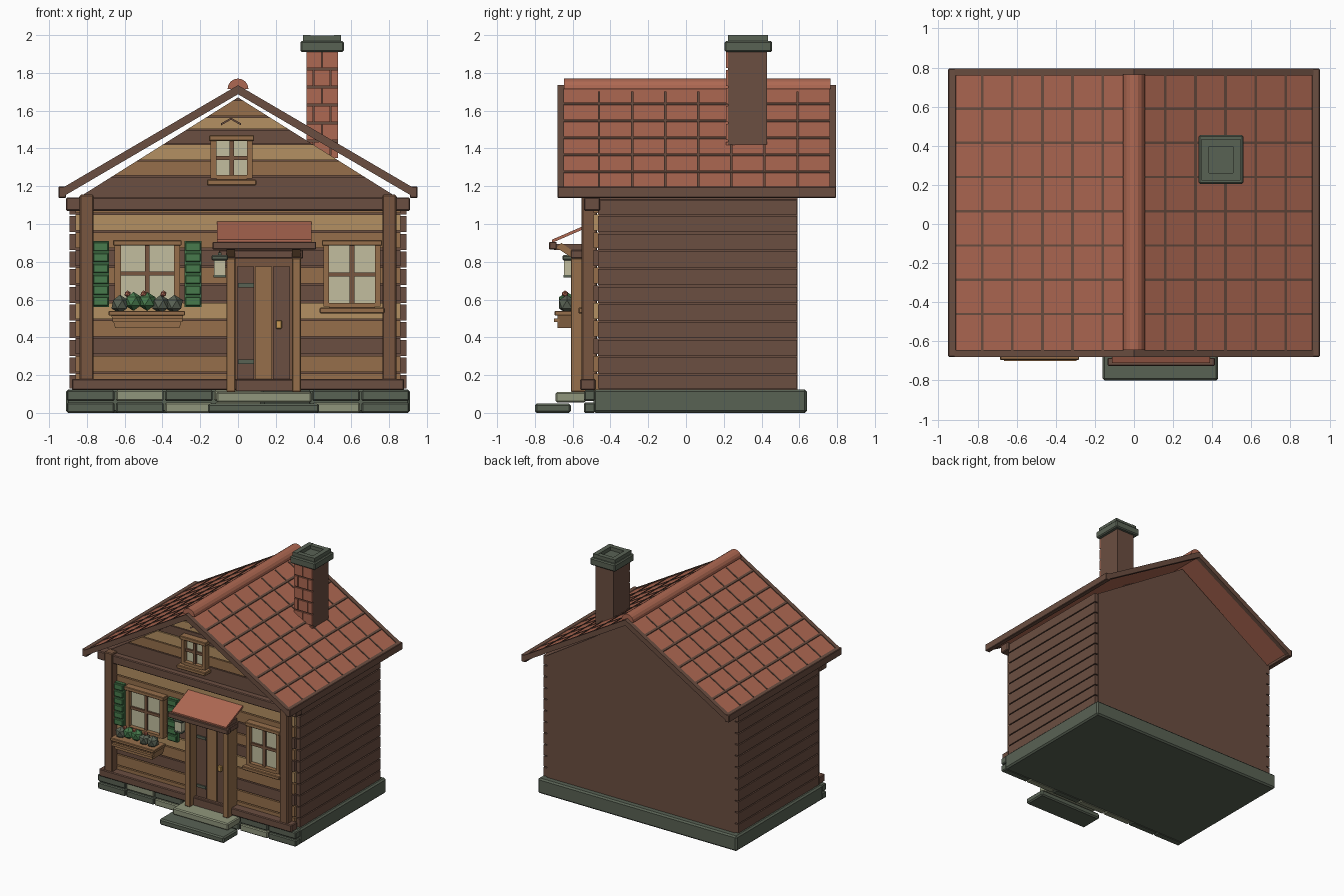
import bpy
import bmesh
import math
from mathutils import Vector

if "Cube" in bpy.data.objects:
    bpy.data.objects.remove(bpy.data.objects["Cube"], do_unlink=True)


def material(name, hex_colour):
    rgb = [int(hex_colour[i:i + 2], 16) / 255 for i in (0, 2, 4)]
    lin = [c / 12.92 if c < 0.04 else ((c + 0.055) / 1.055) ** 2.4 for c in rgb]
    m = bpy.data.materials.new(name)
    m.use_nodes = True
    m.diffuse_color = (*lin, 1)
    m.node_tree.nodes["Principled BSDF"].inputs["Base Color"].default_value = (*lin, 1)
    return m


DARK = material("dark wood", "6B4E41")
POST = material("post wood", "785640")
MID = material("mid wood", "966F4B")
LIGHT = material("light wood", "B39062")
TILE = material("terracotta", "AE6852")
STONE = material("dark stone", "596254")
PALE = material("pale stone", "90967C")
LEAF = material("leaf green", "477A4C")
GLASS = material("warm glass", "C2BE9F")
BRASS = material("brass", "C99A55")


def finish(name, bm, mat, bevel=0):
    bmesh.ops.recalc_face_normals(bm, faces=bm.faces)
    me = bpy.data.meshes.new(name)
    bm.to_mesh(me)
    bm.free()
    me.materials.append(mat)
    ob = bpy.data.objects.new(name, me)
    bpy.context.scene.collection.objects.link(ob)
    if bevel:
        mod = ob.modifiers.new("bevel", "BEVEL")
        mod.width, mod.segments = bevel, 1
    return ob


def prism(name, pts, a, b, mat, axis="y", bevel=0):
    """Extrude an (x, z) profile along y, or a (y, z) profile along x."""
    bm = bmesh.new()
    put = (lambda p, t: (p[0], t, p[1])) if axis == "y" else (lambda p, t: (t, p[0], p[1]))
    face = bm.faces.new([bm.verts.new(put(p, a)) for p in pts])
    ext = bmesh.ops.extrude_face_region(bm, geom=[face])
    move = Vector(put((0, 0), b - a))
    bmesh.ops.translate(bm, vec=move, verts=[v for v in ext["geom"] if isinstance(v, bmesh.types.BMVert)])
    return finish(name, bm, mat, bevel)


def box(name, x0, x1, y0, y1, z0, z1, mat, bevel=0):
    return prism(name, [(x0, z0), (x1, z0), (x1, z1), (x0, z1)], y0, y1, mat, "y", bevel)


# Foundation with two courses of facing stones
box("foundation", -0.91, 0.91, -0.49, 0.64, 0, 0.125, STONE, 0.012)
courses = [("lower", 0, 0.055, "DDLLDLD"), ("upper", 0.063, 0.12, "DLDLDDD")]
for label, z0, z1, tones in courses:
    for i, tone in enumerate(tones):
        x = -0.91 + 0.26 * i
        box(label + "_stone", x + 0.004, x + 0.256, -0.54, -0.48, z0, z1,
            PALE if tone == "L" else STONE, 0.007)
box("lower_step", -0.16, 0.43, -0.8, -0.61, 0, 0.05, STONE, 0.01)
box("upper_step", -0.115, 0.39, -0.69, -0.53, 0.055, 0.11, PALE, 0.008)

# Wall core and gable core
box("wall_core", -0.86, 0.86, -0.46, 0.59, 0.12, 1.13, DARK)
prism("gable_core", [(-0.86, 1.13), (0.86, 1.13), (0, 1.67)], -0.46, 0.59, DARK)

# Side planks
for s in (-1, 1):
    for i in range(11):
        z0 = max(0.13, 0.115 + 0.0935 * i)
        z1 = min(1.125, 0.2 + 0.0935 * i)
        xa, xb = sorted((s * 0.85, s * 0.892))
        box("side_plank", xa, xb, -0.465, 0.588, z0, z1, DARK)

# Front planks
for i, tone in enumerate([MID, MID, DARK, MID, LIGHT, DARK, MID, DARK, MID, LIGHT, MID]):
    z = 0.12 + 0.0935 * i
    box("front_plank", -0.86, 0.86, -0.49, -0.455, z + 0.004, min(z + 0.088, 1.1), tone)


# Gable planks, cut to the slope
def gable_x(z):
    return max(0.0, (1.67 - z) / 0.54 * 0.86)


gable_rows = [(1.14, 1.25, DARK), (1.257, 1.333, MID), (1.34, 1.42, LIGHT),
              (1.427, 1.497, DARK), (1.503, 1.565, LIGHT), (1.572, 1.655, MID)]
for z0, z1, tone in gable_rows:
    a, b = gable_x(z0), gable_x(z1)
    prism("gable_plank", [(-a, z0), (a, z0), (b, z1), (-b, z1)], -0.49, -0.455, tone)
for s in (-1, 1):
    prism("gable_mark", [(-0.037, 1.563), (-0.037, 1.552), (-0.037 + s * 0.053, 1.522),
                         (-0.037 + s * 0.053, 1.533)], -0.498, -0.488, DARK)

# Frame timbers
box("sill_beam", -0.88, 0.88, -0.56, -0.48, 0.12, 0.18, DARK, 0.006)
box("top_beam", -0.91, 0.91, -0.54, -0.455, 1.07, 1.14, DARK, 0.006)
for s in (-1, 1):
    xa, xb = sorted((s * 0.765, s * 0.838))
    box("corner_post", xa, xb, -0.552, -0.47, 0.12, 1.155, POST, 0.006)


# Roof
def slope(name, s, xa, xb, low, high, y0, y1, mat):
    z = lambda x: 1.735 - 0.585 * x
    prism(name, [(s * xa, z(xa) + low), (s * xb, z(xb) + low),
                 (s * xb, z(xb) + high), (s * xa, z(xa) + high)], y0, y1, mat)


for s in (-1, 1):
    slope("roof_slope", s, 0, 0.92, -0.042, -0.008, -0.65, 0.765, TILE)
    for y0, y1 in ((-0.68, -0.645), (0.76, 0.795)):
        slope("barge_board", s, 0, 0.93, -0.048, 0, y0, y1, DARK)
    xa, xb = sorted((s * 0.91, s * 0.95))
    box("eave_board", xa, xb, -0.68, 0.795, 1.138, 1.198, DARK, 0.004)
    for i in range(5):
        x = 0.16 + 0.154 * i
        slope("course_line", s, x - 0.007, x + 0.007, -0.01, -0.002, -0.645, 0.76, DARK)
    for i in range(7):
        y = -0.46 + 0.175 * i
        slope("tile_line", s, 0.05, 0.91, -0.01, -0.003, y - 0.006, y + 0.006, DARK)
arc = [(0.055 * math.cos(math.pi * i / 8), 1.715 + 0.055 * math.sin(math.pi * i / 8)) for i in range(9)]
prism("ridge_cap", arc, -0.645, 0.765, TILE)

# Chimney: core, front bricks, cap and flue rim
box("chimney_core", 0.362, 0.53, 0.228, 0.428, 1.42, 1.92, DARK)
box("chimney_front", 0.362, 0.53, 0.222, 0.26, 1.36, 1.92, DARK)
for row in range(6):
    z = 1.345 + 0.095 * row
    cuts = [0.36, 0.445, 0.532] if row % 2 else [0.36, 0.4, 0.49, 0.532]
    for a, b in zip(cuts, cuts[1:]):
        box("brick", a + 0.003, b - 0.003, 0.212, 0.232, z + 0.005, z + 0.09, TILE)
box("chimney_cap", 0.33, 0.56, 0.205, 0.455, 1.91, 1.97, STONE, 0.008)
for a in (0.345, 0.507):
    box("flue_rim_side", a, a + 0.038, 0.222, 0.435, 1.968, 2, STONE)
for b in (0.222, 0.397):
    box("flue_rim_end", 0.375, 0.515, b, b + 0.038, 1.968, 1.998, STONE)


# Windows
def window(x0, x1, z0, z1, t, sill):
    box("window_glass", x0, x1, -0.505, -0.48, z0, z1, GLASS)
    for a, b in ((x0 - t, x0), (x1, x1 + t)):
        box("window_jamb", a, b, -0.54, -0.48, z0 - 0.02, z1 + 0.01, MID)
    box("window_head", x0 - t - 0.008, x1 + t + 0.008, -0.548, -0.48, z1, z1 + 0.03, MID, 0.004)
    box("window_foot", x0, x1, -0.54, -0.48, z0 - 0.025, z0, MID)
    xm, zm = (x0 + x1) / 2, (z0 + z1) / 2
    box("window_upright", xm - 0.012, xm + 0.012, -0.522, -0.49, z0, z1, POST)
    box("window_crossbar", x0, x1, -0.52, -0.49, zm - 0.011, zm + 0.011, POST)
    if sill:
        box("window_sill", x0 - t - 0.02, x1 + t + 0.02, -0.57, -0.48, z0 - 0.055, z0 - 0.025, MID, 0.005)


window(-0.62, -0.34, 0.59, 0.885, 0.033, False)
window(0.482, 0.725, 0.582, 0.885, 0.03, True)
window(-0.115, 0.047, 1.26, 1.44, 0.03, True)

# Shutters with slats
for x in (-0.77, -0.282):
    box("shutter", x, x + 0.088, -0.515, -0.485, 0.56, 0.91, LEAF)
    for i in range(6):
        z = 0.562 + 0.058 * i
        box("shutter_slat", x + 0.004, x + 0.084, -0.528, -0.51, z + 0.005, z + 0.052, LEAF, 0.004)

# Flower box and plants
prism("flower_box", [(-0.65, 0.45), (-0.31, 0.45), (-0.285, 0.53), (-0.675, 0.53)], -0.68, -0.54, MID)
box("flower_box_rim", -0.685, -0.28, -0.695, -0.54, 0.515, 0.54, MID, 0.004)
box("flower_box_band", -0.665, -0.295, -0.7, -0.67, 0.48, 0.5, MID)


def ball(name, x, y, z, r, mat):
    bm = bmesh.new()
    bmesh.ops.create_icosphere(bm, subdivisions=1, radius=r)
    bmesh.ops.translate(bm, vec=(x, y, z), verts=bm.verts)
    finish(name, bm, mat)


for i in range(5):
    ball("shrub", -0.625 + 0.072 * i, -0.63, 0.575 + 0.015 * (i in (1, 2)), 0.05,
         LEAF if i in (1, 2) else STONE)
for x in (-0.585, -0.5, -0.395):
    ball("blossom", x, -0.64, 0.63, 0.018, TILE)

# Door
for i, tone in enumerate((DARK, MID, DARK)):
    x = -0.005 + 0.095 * i
    box("door_plank", x, x + 0.09, -0.535, -0.48, 0.17, 0.775, tone)
box("door_backing", -0.02, 0.3, -0.515, -0.48, 0.12, 0.82, POST)
box("threshold", -0.01, 0.285, -0.57, -0.48, 0.115, 0.175, DARK)
for x in (-0.062, 0.285):
    box("door_post", x, x + 0.049, -0.61, -0.48, 0.11, 0.82, MID, 0.005)
for z in (0.26, 0.665):
    box("hinge", 0.0, 0.085, -0.545, -0.53, z, z + 0.022, STONE)
box("door_handle", 0.2, 0.232, -0.555, -0.53, 0.445, 0.49, BRASS, 0.004)

# Porch canopy with struts
box("door_lintel", -0.1, 0.345, -0.61, -0.48, 0.818, 0.862, DARK, 0.005)
box("canopy_beam", -0.135, 0.413, -0.725, -0.685, 0.866, 0.906, DARK, 0.004)
prism("canopy_roof", [(-0.71, 0.9), (-0.49, 0.995), (-0.49, 1.012), (-0.71, 0.917)], -0.112, 0.388, TILE, "x")
for x in (-0.06, 0.287):
    prism("canopy_strut", [(-0.56, 0.79), (-0.56, 0.83), (-0.66, 0.9), (-0.685, 0.875)], x, x + 0.045, MID, "x")
    box("canopy_rafter", x, x + 0.045, -0.7, -0.48, 0.862, 0.895, DARK)

# Lantern
box("lantern_arm", -0.105, -0.088, -0.63, -0.48, 0.835, 0.85, STONE)
box("lantern_cap", -0.14, -0.052, -0.655, -0.585, 0.808, 0.835, STONE, 0.006)
box("lantern_glass", -0.127, -0.066, -0.645, -0.597, 0.73, 0.808, GLASS)
box("lantern_base", -0.13, -0.063, -0.648, -0.594, 0.717, 0.73, STONE)
